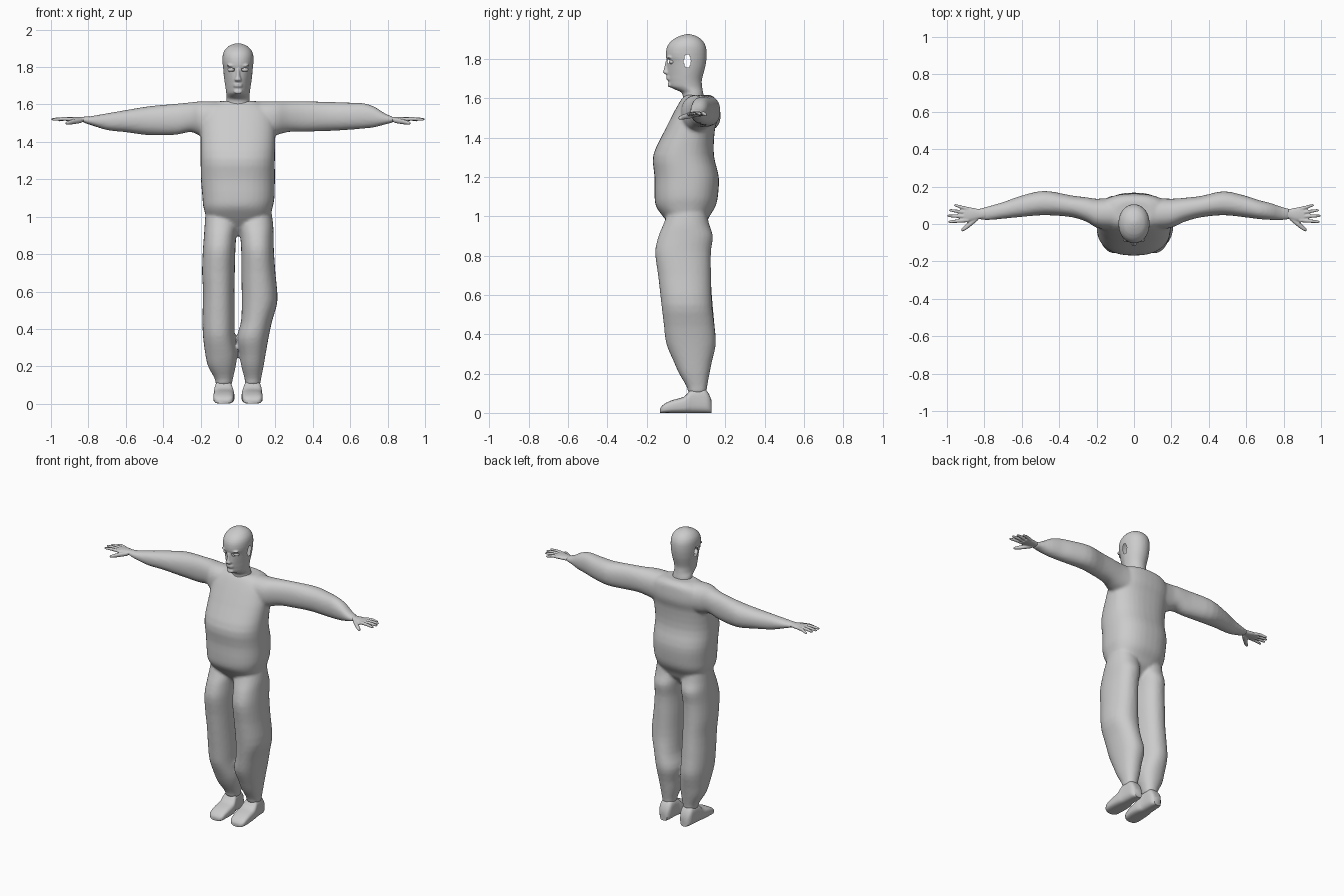
import bpy, bmesh, math


def spow(v, e):
    return math.copysign(abs(v) ** e, v)


def refine(st, k):
    """Insert Hermite-smoothed stations between the given ones."""
    def slope(i, c):
        lo, hi = max(i - 1, 0), min(i + 1, len(st) - 1)
        return (st[hi][c] - st[lo][c]) / (st[hi][0] - st[lo][0])
    out = []
    for i in range(len(st) - 1):
        h = st[i + 1][0] - st[i][0]
        for j in range(k):
            u = j / k
            row = [st[i][0] + u * h]
            for c in range(1, 5):
                row.append((2*u**3 - 3*u*u + 1) * st[i][c] + (u**3 - 2*u*u + u) * h * slope(i, c)
                           + (3*u*u - 2*u**3) * st[i + 1][c] + (u**3 - u*u) * h * slope(i + 1, c))
            out.append(row)
    return out + [list(st[-1])]


def loft(bm, axis, stations, p=2.2, n=28, k=3, taper=None):
    """Closed tube of superellipse rings. Station: z -> (z, x0, x1, y0, y1),
    x -> (x, z0, z1, y0, y1), y -> (y, x0, x1, z0, z1)."""
    order = {'x': (2, 1, 0), 'y': (0, 2, 1), 'z': (0, 1, 2)}[axis]
    rings = []
    for t, a0, a1, b0, b1 in refine(stations, k):
        ring = []
        for i in range(n):
            ang = 2 * math.pi * i / n
            sn = math.sin(ang)
            w = 1 - taper(t) * max(-sn, 0) if taper else 1
            a = (a0 + a1) / 2 + (a1 - a0) / 2 * w * spow(math.cos(ang), 2 / p)
            b = (b0 + b1) / 2 + (b1 - b0) / 2 * spow(sn, 2 / p)
            v = (a, b, t)
            ring.append(bm.verts.new([v[q] for q in order]))
        rings.append(ring)
    for r, s in zip(rings, rings[1:]):
        for i in range(n):
            j = (i + 1) % n
            bm.faces.new((r[i], r[j], s[j], s[i]))
    bm.faces.new(rings[0][::-1])
    bm.faces.new(rings[-1])


def blob(bm, centre, size):
    """Ellipsoid with given half sizes."""
    res = bmesh.ops.create_uvsphere(bm, u_segments=16, v_segments=10, radius=1)
    bmesh.ops.scale(bm, vec=size, verts=res['verts'])
    bmesh.ops.translate(bm, vec=centre, verts=res['verts'])


def finish(name, bm, voxel=None, smooth=4):
    """Make an object; with a voxel size, fuse the shells into one skin."""
    bmesh.ops.recalc_face_normals(bm, faces=bm.faces)
    me = bpy.data.meshes.new(name)
    bm.to_mesh(me)
    bm.free()
    ob = bpy.data.objects.new(name, me)
    bpy.context.collection.objects.link(ob)
    if voxel:
        m = ob.modifiers.new("fuse", 'REMESH')
        m.mode = 'VOXEL'
        m.voxel_size = voxel
        s = ob.modifiers.new("soften", 'SMOOTH')
        s.factor = 0.5
        s.iterations = smooth
        bpy.context.view_layer.update()
        dg = bpy.context.evaluated_depsgraph_get()
        baked = bpy.data.meshes.new_from_object(ob.evaluated_get(dg))
        ob.modifiers.clear()
        ob.data = baked
    bpy.ops.object.select_all(action='DESELECT')
    ob.select_set(True)
    bpy.context.view_layer.objects.active = ob
    bpy.ops.object.shade_smooth_by_angle(angle=math.radians(50))
    return ob


# Suit: torso, two slightly different sleeves and trouser legs, fused
bm = bmesh.new()
loft(bm, 'z', [
    (.9, -.04, .04, -.03, .05), (.96, -.12, .13, -.085, .10),
    (1.0, -.165, .17, -.118, .12), (1.05, -.185, .185, -.152, .15),
    (1.1, -.19, .195, -.16, .162), (1.2, -.198, .197, -.16, .167),
    (1.31, -.2, .197, -.167, .142), (1.44, -.2, .2, -.107, .147),
    (1.5, -.2, .2, -.077, .162), (1.56, -.19, .19, -.045, .16),
    (1.6, -.15, .15, -.02, .15), (1.618, -.1, .1, 0, .125)], p=2.4, n=36)
loft(bm, 'x', [
    (.12, 1.42, 1.617, -.03, .14), (.2, 1.435, 1.618, -.02, .135),
    (.27, 1.453, 1.617, .012, .14), (.36, 1.455, 1.617, .036, .15),
    (.48, 1.458, 1.614, .047, .175), (.6, 1.465, 1.61, .035, .15),
    (.67, 1.471, 1.607, .026, .127), (.73, 1.478, 1.588, .022, .112),
    (.79, 1.494, 1.55, .02, .092), (.83, 1.504, 1.535, .025, .082)])
loft(bm, 'x', [
    (-.12, 1.42, 1.617, -.03, .14), (-.2, 1.432, 1.617, -.02, .135),
    (-.25, 1.453, 1.612, .01, .142), (-.33, 1.438, 1.604, .036, .152),
    (-.48, 1.436, 1.59, .047, .177), (-.6, 1.452, 1.57, .038, .152),
    (-.7, 1.463, 1.553, .028, .117), (-.79, 1.491, 1.537, .02, .092),
    (-.83, 1.504, 1.532, .025, .082)])
loft(bm, 'z', [
    (.1, .038, .12, .01, .105), (.13, .036, .123, .005, .107),
    (.2, .018, .137, -.035, .12), (.26, .01, .147, -.062, .132),
    (.35, -.006, .163, -.1, .152), (.44, .016, .182, -.112, .145),
    (.55, .02, .211, -.125, .132), (.7, .018, .2, -.142, .127),
    (.82, .017, .192, -.157, .127), (.9, .012, .19, -.14, .137),
    (.96, .005, .188, -.115, .118), (1.05, .02, .175, -.08, .1)])
loft(bm, 'z', [
    (.1, -.12, -.032, .01, .105), (.13, -.123, -.028, .005, .107),
    (.2, -.16, -.012, -.035, .12), (.26, -.174, -.006, -.062, .132),
    (.36, -.187, -.018, -.1, .152), (.45, -.19, -.018, -.112, .145),
    (.6, -.187, -.019, -.13, .132), (.7, -.192, -.017, -.142, .127),
    (.82, -.188, -.014, -.157, .127), (.9, -.182, -.009, -.14, .137),
    (.96, -.178, -.003, -.115, .118), (1.05, -.172, -.02, -.08, .1)])
finish("suit", bm, voxel=.009, smooth=5)

# Head and neck with brow, nose, lips and chin; the jaw narrows to the front
bm = bmesh.new()
loft(bm, 'z', [(z, -w, w, y0, y1) for z, w, y0, y1 in [
    (1.57, .07, -.018, .098), (1.60, .064, -.016, .092), (1.63, .062, -.022, .087),
    (1.645, .062, -.055, .084), (1.66, .063, -.083, .082),
    (1.685, .066, -.09, .08), (1.705, .069, -.094, .083),
    (1.73, .073, -.096, .09), (1.76, .077, -.096, .098),
    (1.79, .08, -.097, .103), (1.81, .082, -.102, .105),
    (1.85, .083, -.1, .104), (1.88, .077, -.086, .094),
    (1.905, .059, -.058, .073), (1.92, .034, -.025, .045),
    (1.927, .012, 0, .02)]], p=2.1, n=36, k=2,
    taper=lambda z: .3 * max(0, min((z - 1.62) / .03, (1.82 - z) / .1, 1)))
loft(bm, 'z', [(1.722, -.014, .014, -.104, -.08), (1.732, -.02, .02, -.118, -.08),
               (1.745, -.013, .013, -.114, -.08), (1.79, -.008, .008, -.104, -.08)], n=12)
blob(bm, (0, -.085, 1.668), (.024, .009, .012))
for z in (1.698, 1.709):
    blob(bm, (0, -.085, z), (.026, .016, .006))
for s in (-1, 1):
    blob(bm, (s * .034, -.084, 1.808), (.028, .015, .007))
head = finish("head", bm, voxel=.005, smooth=4)
# Open the ear and eye holes and the hidden neck end
bm = bmesh.new()
bm.from_mesh(head.data)
gone = []
for f in bm.faces:
    c = f.calc_center_median()
    ear = abs(c.x) > .04 and ((c.y - .007) / .018) ** 2 + ((c.z - 1.79) / .035) ** 2 < 1
    eye = c.y < -.04 and ((abs(c.x) - .037) / .018) ** 2 + ((c.z - 1.786) / .01) ** 2 < 1
    if ear or eye or c.z < 1.59:
        gone.append(f)
bmesh.ops.delete(bm, geom=gone, context='FACES')
bm.to_mesh(head.data)
bm.free()

# Eyes
white = bpy.data.materials.new("eye_white")
white.diffuse_color = (.95, .95, .95, 1)
for s, side in ((-1, "right"), (1, "left")):
    bm = bmesh.new()
    blob(bm, (s * .037, -.07, 1.786), (.019, .017, .013))
    finish("eye_" + side, bm).data.materials.append(white)

    # Hand: palm, four fingers and thumb; (tip x, tip y, root y, tip z)
    bm = bmesh.new()
    loft(bm, 'x', [(s * x, z0, z1, y0, y1) for x, z0, z1, y0, y1 in [
        (.79, 1.506, 1.538, .03, .08), (.83, 1.506, 1.534, .026, .08),
        (.87, 1.506, 1.534, .015, .088), (.91, 1.51, 1.532, .012, .09)]], n=20)
    for tx, ty, ry, tz in [(.963, .1, .08, 1.516), (.988, .073, .06, 1.52),
                           (.998, .044, .04, 1.521), (.993, .012, .02, 1.52)]:
        loft(bm, 'x', [(s * x, z - r, z + r, y - r, y + r) for x, y, z, r in [
            (.885, ry, 1.521, .0105), ((.885 + tx) / 2, (ry + ty) / 2, 1.523, .0095),
            (tx - .008, ty, tz, .007), (tx, ty, tz, .004)]], n=12)
    loft(bm, 'x', [(s * x, z - .8 * r, z + .8 * r, y - r, y + r) for x, y, z, r in [
        (.835, .035, 1.515, .016), (.87, .008, 1.51, .018),
        (.9, -.018, 1.504, .0145), (.922, -.032, 1.499, .009)]], n=12)
    finish("hand_" + side, bm, voxel=.004, smooth=2)

    # Shoe with flat sole
    bm = bmesh.new()
    loft(bm, 'y', [(y, *sorted((s * x0, s * x1)), 0, h) for y, x0, x1, h in [
        (-.132, .05, .105, .022), (-.122, .032, .122, .036), (-.1, .025, .13, .052),
        (-.06, .02, .132, .068), (-.01, .02, .13, .082), (.015, .025, .128, .108),
        (.03, .03, .125, .122), (.09, .033, .12, .125), (.115, .038, .115, .1),
        (.131, .05, .1, .06)]], p=3.2, n=32, k=2)
    finish("shoe_" + side, bm)
